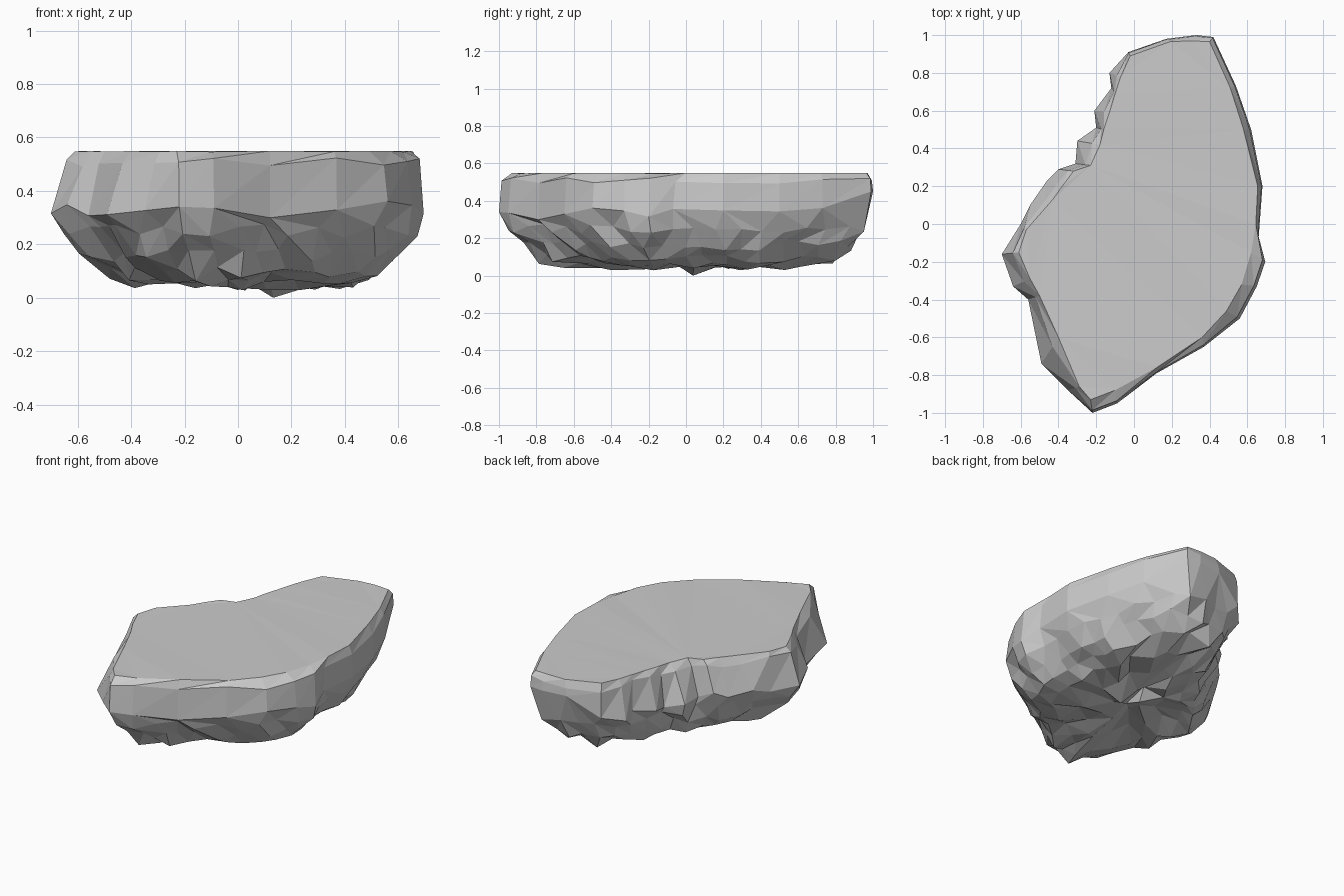
import bpy, bmesh, random
from mathutils import Vector

if "Cube" in bpy.data.objects:
    bpy.data.objects.remove(bpy.data.objects["Cube"])

random.seed(8)

# Widest outline and flat top outline, counter-clockwise from the front tip
WAIST = [(-.22, -1), (-.09, -.95), (.12, -.79), (.37, -.65), (.56, -.5), (.65, -.33),
         (.695, -.2), (.66, -.07), (.68, .2), (.62, .5), (.54, .73), (.42, .99),
         (.33, 1), (.17, .98), (-.03, .91), (-.13, .8), (-.12, .72), (-.21, .6), (-.2, .51),
         (-.3, .44), (-.31, .32), (-.4, .29), (-.46, .23), (-.55, .1), (-.6, 0), (-.7, -.16),
         (-.64, -.33), (-.56, -.4), (-.49, -.74), (-.35, -.88)]
RIM = [(-.23, -.93), (-.1, -.88), (.12, -.76), (.36, -.6), (.49, -.46), (.57, -.32),
       (.62, -.15), (.645, 0), (.655, .2), (.58, .5), (.51, .72), (.4, .965),
       (.3, .97), (.19, .965), (-.02, .89), (-.07, .78), (-.1, .69), (-.13, .59), (-.16, .5),
       (-.18, .42), (-.23, .31), (-.32, .28), (-.38, .2), (-.43, .13), (-.57, -.03),
       (-.61, -.15), (-.55, -.29), (-.5, -.38), (-.4, -.6), (-.29, -.86)]
CENTRE = Vector((.05, -.01))
# Underside rings: point count, x scale, y scale, height, side jitter, height jitter
UNDER = [(42, .94, .95, .25, .018, .025), (44, .85, .88, .16, .022, .03),
         (40, .75, .79, .09, .025, .03), (32, .58, .63, .06, .03, .035),
         (20, .36, .42, .055, .03, .035), (9, .14, .19, .055, .03, .035)]

# Distance fraction of every outline corner, so samples are evenly spaced
steps = [(Vector(WAIST[(i + 1) % len(WAIST)]) - Vector(p)).length for i, p in enumerate(WAIST)]
FRACTIONS = [sum(steps[:i]) / sum(steps) for i in range(len(WAIST) + 1)]

bm = bmesh.new()


def ring(points):
    return [bm.verts.new(p) for p in points]


def sample(t):
    """Point at distance fraction t around the waist outline."""
    t %= 1
    i = max(k for k in range(len(WAIST)) if FRACTIONS[k] <= t)
    a, b = Vector(WAIST[i]), Vector(WAIST[(i + 1) % len(WAIST)])
    return a.lerp(b, (t - FRACTIONS[i]) / (FRACTIONS[i + 1] - FRACTIONS[i]))


def stitch(upper, lower, tu, tl):
    """Triangle band between two rings, advancing by their fractions."""
    n, m = len(upper), len(lower)
    i = j = 0
    while i < n or j < m:
        a, b = upper[i % n], lower[j % m]
        if j >= m or (i < n and tu[i + 1] <= tl[j + 1]):
            bm.faces.new((a, b, upper[(i + 1) % n]))
            i += 1
        else:
            bm.faces.new((a, b, lower[(j + 1) % m]))
            j += 1


# Flat top, bevelled shoulder and waist
rim = ring([(x, y, .55 - random.uniform(0, .004)) for x, y in RIM])
shoulder_pts, waist_pts = [], []
for (rx, ry), (wx, wy) in zip(RIM, WAIST):
    k = .8 if rx > -.25 and (wx > .1 or wy < -.8 or wy > .9) else .35
    shoulder_pts.append((rx + (wx - rx) * k, ry + (wy - ry) * k,
                         .51 + random.uniform(-.02, .015)))
    z = .45 if wy > .96 else .33 + random.uniform(-.035, .035)
    waist_pts.append((wx, wy, z))
shoulder, waist = ring(shoulder_pts), ring(waist_pts)
bm.faces.new(rim)
stitch(rim, shoulder, FRACTIONS, FRACTIONS)
stitch(shoulder, waist, FRACTIONS, FRACTIONS)

# Craggy underside
above, t_above = waist, FRACTIONS
for count, sx, sy, height, side, drop in UNDER:
    pts, t_below = [], [i / count for i in range(count + 1)]
    for t in t_below[:-1]:
        d = sample(t) - CENTRE
        pts.append((CENTRE.x + d.x * sx + random.uniform(-side, side),
                    CENTRE.y + d.y * sy + random.uniform(-side, side),
                    max(.008, height + random.uniform(-drop, drop))))
    below = ring(pts)
    stitch(above, below, t_above, t_below)
    above, t_above = below, t_below
tip = bm.verts.new((CENTRE.x, CENTRE.y, .05))
for i, v in enumerate(above):
    bm.faces.new((v, tip, above[(i + 1) % len(above)]))
min(bm.verts, key=lambda v: v.co.z).co.z = 0

bmesh.ops.recalc_face_normals(bm, faces=bm.faces[:])
bmesh.ops.triangulate(bm, faces=[f for f in bm.faces if len(f.verts) > 3])
mesh = bpy.data.meshes.new("rock_slab")
bm.to_mesh(mesh)
bm.free()
rock = bpy.data.objects.new("rock_slab", mesh)
bpy.context.collection.objects.link(rock)
